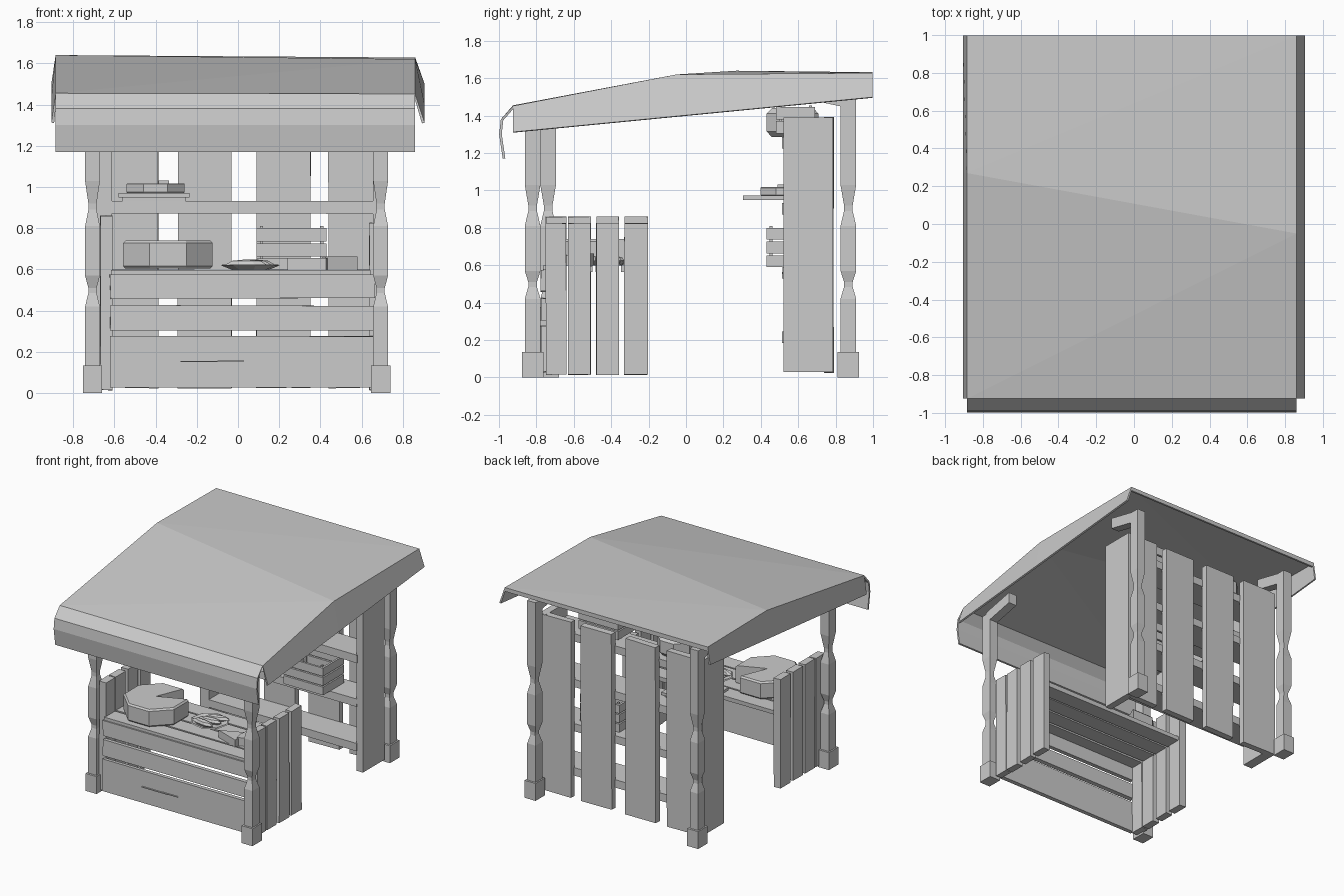
import bpy, bmesh, random
from math import sin, cos, radians
from mathutils import Matrix, Vector

if "Cube" in bpy.data.objects:
    bpy.data.objects.remove(bpy.data.objects["Cube"])

random.seed(4)


def finish(name, bm):
    bmesh.ops.recalc_face_normals(bm, faces=bm.faces)
    me = bpy.data.meshes.new(name)
    bm.to_mesh(me)
    bm.free()
    ob = bpy.data.objects.new(name, me)
    bpy.context.collection.objects.link(ob)
    return ob


def boxes(name, ranges, jitter=0.0):
    """One object made of boxes given as (x0, x1, y0, y1, z0, z1)."""
    bm = bmesh.new()
    for x0, x1, y0, y1, z0, z1 in ranges:
        vs = bmesh.ops.create_cube(bm, size=1)["verts"]
        for v in vs:
            v.co = Vector((x1 if v.co.x > 0 else x0, y1 if v.co.y > 0 else y0,
                           z1 if v.co.z > 0 else z0))
            v.co += Vector([random.uniform(-jitter, jitter) for _ in range(3)])
    return finish(name, bm)


def loft(name, rings):
    """Skin equal-length rings of points and cap both ends."""
    bm = bmesh.new()
    rows = [[bm.verts.new(p) for p in r] for r in rings]
    n = len(rows[0])
    for a, b in zip(rows, rows[1:]):
        for i in range(n):
            j = (i + 1) % n
            bm.faces.new((a[i], a[j], b[j], b[i]))
    bm.faces.new(rows[0][::-1])
    bm.faces.new(rows[-1])
    return finish(name, bm)


def rect(x, y, z, hx, hy):
    return [(x + sx * hx, y + sy * hy, z) for sx, sy in ((-1, -1), (1, -1), (1, 1), (-1, 1))]


def wheel(name, x, y, z0, z1, r, cut=True, bevel=0.012):
    """Octagonal cheese, with one eighth missing when cut."""
    def ring(rad, z):
        pts = [(x + rad * cos(radians(67.5 + 45 * i)), y + rad * sin(radians(67.5 + 45 * i)), z)
               for i in range(8)]
        return pts + [(x, y, z)] if cut else pts
    return loft(name, [ring(r - bevel, z0), ring(r, z0 + bevel),
                       ring(r, z1 - bevel), ring(r - bevel, z1)])


# roof cloth: top sheet, rounded front valance, side flaps
bm = bmesh.new()
XL, XR = -0.885, 0.86
left = [(-0.98, 1.17), (-0.999, 1.30), (-0.99, 1.38), (-0.925, 1.455), (0.27, 1.64), (0.997, 1.632)]
right = [(-0.98, 1.17), (-0.999, 1.30), (-0.99, 1.38), (-0.925, 1.452), (-0.05, 1.62), (0.997, 1.628)]
L = [bm.verts.new((XL, *p)) for p in left]
R = [bm.verts.new((XR, *p)) for p in right]
for i in range(5):
    if i < 3:
        bm.faces.new((L[i], R[i], R[i + 1], L[i + 1]))
    else:
        bm.faces.new((L[i], R[i], R[i + 1]))
        bm.faces.new((L[i], R[i + 1], L[i + 1]))
for side, x in ((L, -0.906), (R, 0.906)):
    low = [bm.verts.new((x, v.co.y, 1.402 + 0.097 * v.co.y)) for v in side[3:]]
    for i in range(2):
        bm.faces.new((side[3 + i], side[4 + i], low[i + 1], low[i]))
roof = finish("roof_cloth", bm)
if sum((p.normal.z * p.area for p in roof.data.polygons)) < 0:
    roof.data.flip_normals()
sol = roof.modifiers.new("thickness", "SOLIDIFY")
sol.thickness, sol.offset = 0.014, -1
boxes("roof_back_hem", [(XL, XR, 0.982, 0.997, 1.598, 1.628)])

# four carved posts with foot blocks and sloping roof braces
for name, x, y, top, d in (("front_left", -0.706, -0.737, 1.40, 1), ("front_right", 0.692, -0.82, 1.40, 1),
                           ("back_left", -0.706, 0.868, 1.53, -1), ("back_right", 0.692, 0.868, 1.53, -1)):
    W, N = (0.036, 0.042), (0.02, 0.023)
    prof = [(0.10, W), (0.42, W), (0.485, N), (0.51, N), (0.57, W), (0.81, W),
            (0.89, N), (0.92, N), (1.03, W), (top, W)]
    loft(name + "_post", [rect(x, y, z, *s) for z, s in prof])
    boxes(name + "_foot", [(x - 0.047, x + 0.047, y - 0.058, y + 0.058, 0, 0.135)])
    z0 = 1.44 if d < 0 else 1.33
    brace = [[(x + sx * 0.035, y + d * t, z0 + t * 0.22 + h) for sx, h in
              ((-1, 0), (1, 0), (1, 0.085), (-1, 0.085))] for t in (0, 0.26)]
    loft(name + "_brace", brace)

# counter: front planks, top slats, side planks
for i, (z0, z1) in enumerate(((0.03, 0.275), (0.305, 0.425), (0.46, 0.575))):
    boxes(f"counter_front_plank_{i}", [(-0.62, 0.662, -0.777, -0.745, z0, z1)], 0.003)
for i in range(4):
    y = -0.765 + i * 0.14
    boxes(f"counter_top_slat_{i}", [(-0.615, 0.645, y, y + 0.125, 0.565, 0.598)], 0.002)
for i, (y0, y1) in enumerate(((-0.75, -0.64), (-0.63, -0.51), (-0.48, -0.36), (-0.33, -0.205))):
    boxes(f"counter_right_plank_{i}", [(0.638, 0.69, y0, y1, 0.015, 0.825)], 0.002)
    boxes(f"counter_left_plank_{i}", [(-0.668, -0.61, y0, y1, 0.015, 0.86)], 0.002)
boxes("plank_crack", [(-0.28, -0.05, -0.786, -0.77, 0.150, 0.156), (-0.1, 0.03, -0.786, -0.77, 0.153, 0.158)])

# back rack: vertical planks, side boards, shelves
for i, (x0, x1) in enumerate(((-0.64, -0.387), (-0.29, -0.03), (0.09, 0.353), (0.44, 0.67))):
    boxes(f"back_plank_{i}", [(x0, x1, 0.74, 0.788, 0.025, 1.39)], 0.003)
boxes("rack_left_board", [(-0.69, -0.612, 0.52, 0.785, 0.03, 1.39)])
boxes("rack_right_board", [(0.655, 0.71, 0.52, 0.785, 0.03, 1.39)])
for i, z in enumerate((0.245, 0.588, 0.932, 1.285)):
    boxes(f"rack_shelf_{i}", [(-0.615, 0.66, 0.515, 0.745, z - 0.06, z)], 0.002)


# slatted crates
def crate(name, x0, x1, y0, y1, z, h, rows):
    t, step = 0.016, h / rows
    parts = [(x0 + t, x1 - t, y0 + t, y1 - t, z, z + t)]
    for k in range(rows):
        a, b = z + k * step, z + (k + 1) * step - 0.01
        parts += [(x0, x1, y0, y0 + t, a, b), (x0, x1, y1 - t, y1, a, b),
                  (x0, x0 + t, y0 + t, y1 - t, a, b), (x1 - t, x1, y0 + t, y1 - t, a, b)]
    for cx in (x0 + t, x1 - 2 * t):
        for cy in (y0 + t, y1 - 2 * t):
            parts.append((cx, cx + t, cy, cy + t, z, z + h))
    boxes(name, parts)


def lump(bm, x, y, z, sx, sy, sz, turn):
    m = (Matrix.Translation((x, y, z)) @ Matrix.Rotation(radians(turn), 4, "Z")
         @ Matrix.Diagonal((sx, sy, sz, 1)))
    bmesh.ops.create_uvsphere(bm, u_segments=7, v_segments=4, radius=1, matrix=m)


crate("middle_crate", 0.09, 0.43, 0.43, 0.69, 0.59, 0.22, 3)
crate("top_crate", 0.10, 0.44, 0.48, 0.69, 1.305, 0.15, 2)

# cheese wheels and cutting board
wheel("counter_cheese", -0.34, -0.52, 0.604, 0.74, 0.235)
boxes("cutting_board", [(-0.58, -0.235, 0.305, 0.64, 0.95, 0.972)])
boxes("board_support", [(-0.56, -0.255, 0.52, 0.62, 0.925, 0.952)])
wheel("shelf_cheese", -0.40, 0.54, 0.972, 1.018, 0.153, bevel=0.004)
boxes("cheese_knob", [(-0.385, -0.335, 0.49, 0.54, 1.015, 1.032)])
wheel("top_shelf_cheese", -0.33, 0.57, 1.285, 1.44, 0.15, cut=False, bevel=0.03)


# plate of fish
def octagon(r, z):
    return [(0.06 + r * cos(radians(45 * i + 10)), -0.43 + 0.95 * r * sin(radians(45 * i + 10)), z)
            for i in range(8)]


loft("plate", [octagon(0.09, 0.598), octagon(0.145, 0.620), octagon(0.135, 0.625), octagon(0.085, 0.608)])
bm = bmesh.new()
for k in range(3):
    lump(bm, 0.06 + 0.02 * k - 0.02, -0.49 + 0.06 * k, 0.625, 0.10, 0.03, 0.024, 12 * k - 8)
finish("plate_fish", bm)

# cheese wedges on the counter
for name, x, y, r, a, z1 in (("wedge_a", 0.24, -0.58, 0.20, -20, 0.655), ("wedge_b", 0.58, -0.55, 0.17, 160, 0.662)):
    def tri(z):
        return [(x, y, z)] + [(x + r * cos(radians(a + t)), y + r * sin(radians(a + t)), z)
                              for t in (0, 22, 44)]
    loft("cheese_" + name, [tri(0.598), tri(z1)])
